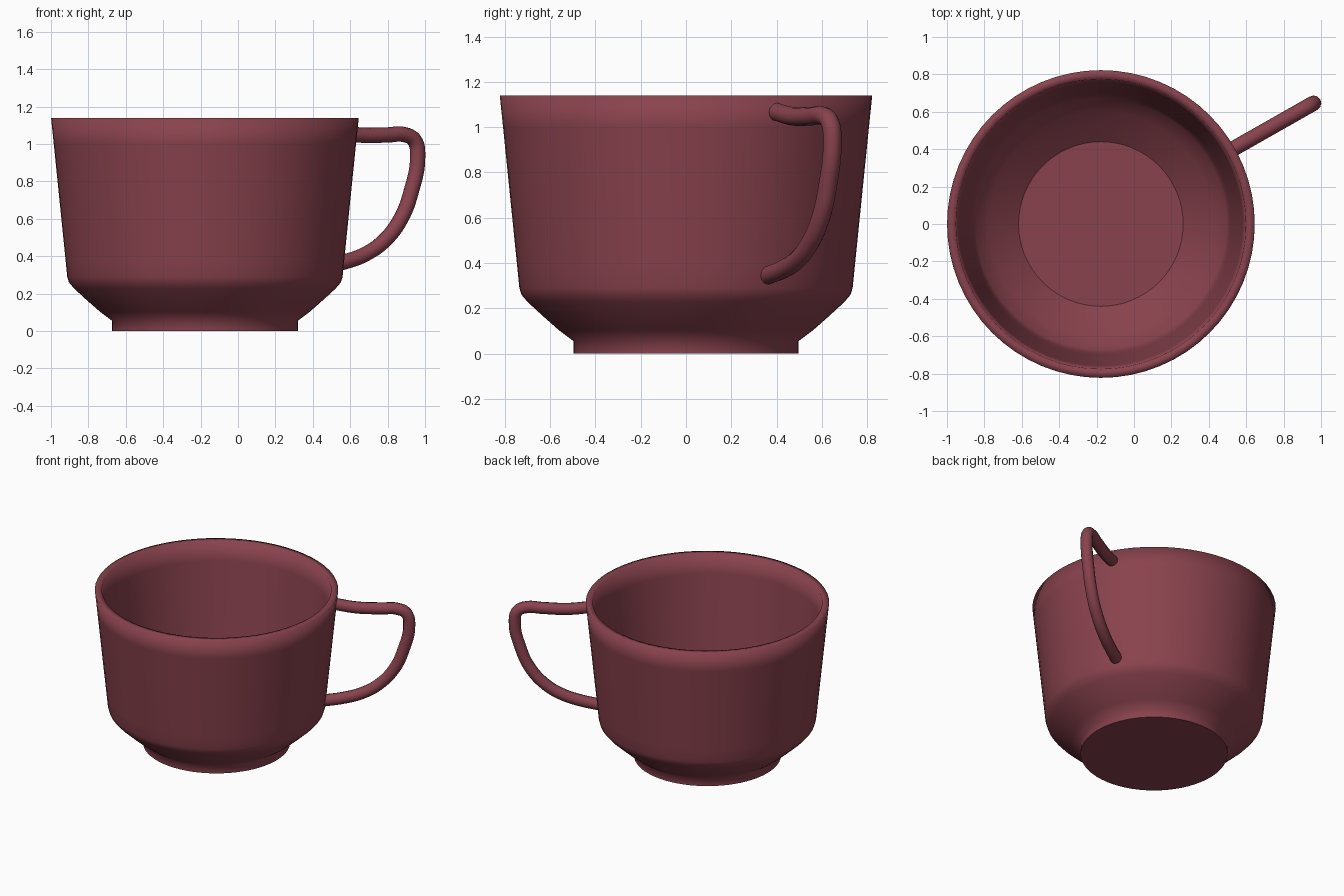
import bpy, bmesh, math

if "Cube" in bpy.data.objects:
    bpy.data.objects.remove(bpy.data.objects["Cube"])

AXIS_X = -0.177
ANGLE = math.radians(29.6)
SEGMENTS = 64

glaze = bpy.data.materials.new("red_glaze")
glaze.diffuse_color = (0.25, 0.055, 0.075, 1)
glaze.use_nodes = True
glaze.node_tree.nodes["Principled BSDF"].inputs["Base Color"].default_value = glaze.diffuse_color


def lathe(name, profile):
    """Revolve an (r, z) profile, capping both ends with a flat disc."""
    bm = bmesh.new()
    rings = []
    for r, z in profile:
        rings.append([bm.verts.new((r * math.cos(a), r * math.sin(a), z))
                      for a in (2 * math.pi * i / SEGMENTS for i in range(SEGMENTS))])
    for lower, upper in zip(rings, rings[1:]):
        for i in range(SEGMENTS):
            j = (i + 1) % SEGMENTS
            bm.faces.new((lower[i], lower[j], upper[j], upper[i])).smooth = True
    bm.faces.new(rings[0][::-1])
    bm.faces.new(rings[-1])
    bmesh.ops.recalc_face_normals(bm, faces=bm.faces)
    mesh = bpy.data.meshes.new(name)
    bm.to_mesh(mesh)
    bm.free()
    mesh.materials.append(glaze)
    ob = bpy.data.objects.new(name, mesh)
    ob.location.x = AXIS_X
    bpy.context.collection.objects.link(ob)
    return ob


# Cup: foot, sloped base, tapered wall, rim, then back down the inside to the floor
lathe("cup_body", [
    (0.497, 0.0), (0.497, 0.055), (0.56, 0.102), (0.635, 0.168), (0.70, 0.228),
    (0.727, 0.26), (0.736, 0.29), (0.745, 0.38), (0.808, 1.0), (0.8225, 1.14),
    (0.775, 1.14), (0.758, 1.0), (0.697, 0.39), (0.686, 0.31), (0.672, 0.275),
    (0.60, 0.205), (0.52, 0.135), (0.44, 0.07)])

# Handle: round tube along an (outward, height) path, turned toward the back right
path = [(0.79, 1.07), (0.95, 1.048), (1.12, 1.048), (1.225, 1.05), (1.288, 1.02),
        (1.308, 0.93), (1.27, 0.75), (1.205, 0.60), (1.10, 0.48), (0.985, 0.41),
        (0.86, 0.37), (0.73, 0.345)]
curve = bpy.data.curves.new("handle", "CURVE")
curve.dimensions = "3D"
curve.bevel_depth = 0.041
curve.bevel_resolution = 4
curve.resolution_u = 6
curve.use_fill_caps = True
spline = curve.splines.new("BEZIER")
spline.bezier_points.add(len(path) - 1)
for point, (s, z) in zip(spline.bezier_points, path):
    point.co = (s, 0, z)
    point.handle_left_type = point.handle_right_type = "AUTO"
curve.materials.append(glaze)
handle = bpy.data.objects.new("handle", curve)
handle.location.x = AXIS_X
handle.rotation_euler.z = ANGLE
bpy.context.collection.objects.link(handle)

# Turn the tube into a smooth mesh
bpy.context.view_layer.objects.active = handle
handle.select_set(True)
bpy.ops.object.convert(target="MESH")
bpy.ops.object.shade_smooth_by_angle(angle=math.radians(50))
